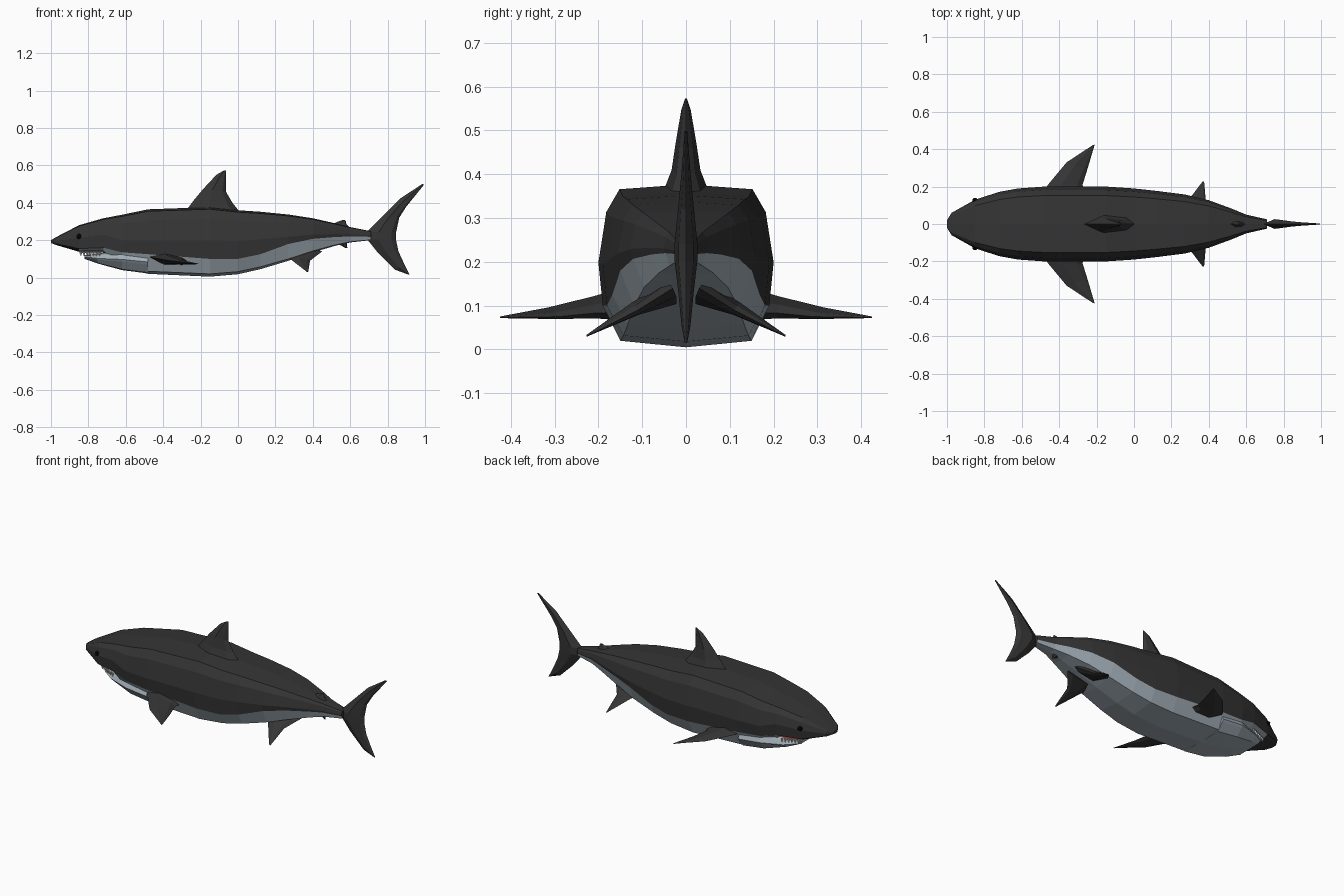
import bpy, bmesh, math
from mathutils import Vector as V

if "Cube" in bpy.data.objects:
    bpy.data.objects.remove(bpy.data.objects["Cube"])


def material(name, *rgb):
    m = bpy.data.materials.new(name)
    m.diffuse_color = (*rgb, 1)
    m.use_nodes = True
    m.node_tree.nodes["Principled BSDF"].inputs["Base Color"].default_value = m.diffuse_color
    return m


DARK = material("dark_grey", 0.035, 0.035, 0.035)
PALE = material("pale_belly", 0.36, 0.42, 0.47)
RED = material("mouth_red", 0.25, 0.04, 0.04)
WHITE = material("tooth_white", 0.8, 0.8, 0.75)
BLACK = material("eye_black", 0.003, 0.003, 0.003)


def finish(name, bm, mats, mirror=False):
    bmesh.ops.recalc_face_normals(bm, faces=bm.faces)
    me = bpy.data.meshes.new(name)
    bm.to_mesh(me)
    bm.free()
    ob = bpy.data.objects.new(name, me)
    bpy.context.collection.objects.link(ob)
    for m in mats:
        me.materials.append(m)
    if mirror:
        mod = ob.modifiers.new("mirror", "MIRROR")
        mod.use_axis = (False, True, False)
        mod.use_mirror_merge = False
    return ob


def loft(name, rings, mats, pick=lambda i, j: 0, mirror=False):
    """Skin closed rings; pick(section, side) gives the material index."""
    bm = bmesh.new()
    vs = [[bm.verts.new(p) for p in r] for r in rings]
    n = len(rings[0])
    for i in range(len(vs) - 1):
        for j in range(n):
            k = (j + 1) % n
            f = bm.faces.new((vs[i][j], vs[i][k], vs[i + 1][k], vs[i + 1][j]))
            f.material_index = pick(i, j)
    bm.faces.new(vs[0])
    bm.faces.new(vs[-1])
    return finish(name, bm, mats, mirror)


def section(x, top, bot, w, line):
    """Boxy twelve-sided cross-section; line is the colour boundary."""
    h = top - bot
    half = [(0.76, top - 0.03 * h), (0.91, top - 0.17 * h), (1, bot + 0.52 * h),
            (0.95, line), (0.75, bot + 0.04 * h)]
    right = [(x, -w * a, z) for a, z in half]
    left = [(x, w * a, z) for a, z in reversed(half)]
    return [(x, 0, top)] + right + [(x, 0, bot)] + left


# Body: x, top, bottom, half width, belly line
BODY = [(-1, .20, .185, .02, .19), (-.975, .215, .175, .06, .182),
        (-.85, .28, .138, .13, .155), (-.72, .317, .135, .172, .16),
        (-.62, .336, .05, .19, .135), (-.48, .365, .02, .2, .125),
        (-.15, .377, .005, .2, .10), (0, .36, .018, .19, .10),
        (.12, .352, .045, .177, .125), (.27, .337, .09, .158, .18),
        (.4, .317, .135, .127, .207), (.52, .29, .17, .083, .217),
        (.6, .27, .188, .05, .22), (.71, .248, .2, .025, .218)]
loft("body", [section(*s) for s in BODY], [DARK, PALE],
     lambda i, j: int(4 <= j <= 7 and i >= 2))

# Lower jaw with a red mouth floor
JAW = [(-.82, .12, .10, .10, .108), (-.75, .128, .075, .145, .095),
       (-.62, .15, .04, .187, .085), (-.48, .14, .022, .19, .07)]
loft("lower_jaw", [section(*s) for s in JAW], [PALE, RED],
     lambda i, j: int(j in (0, 11)))

# Upper teeth along the snout's lower edge
bm = bmesh.new()
for k in range(7):
    t = k / 6
    p = V((-.84 + .10 * t, .095 + .045 * t, .137))
    ring = [bm.verts.new(p + V((.009 * math.cos(a), .006 * math.sin(a), 0)))
            for a in (0, math.pi / 2, math.pi, 1.5 * math.pi)]
    tip = bm.verts.new(p - V((0, 0, .024)))
    for j in range(4):
        bm.faces.new((ring[j], ring[(j + 1) % 4], tip))
    bm.faces.new(ring)
finish("teeth", bm, [WHITE], True)

# Eyes
bm = bmesh.new()
bmesh.ops.create_icosphere(bm, subdivisions=1, radius=.016)
bmesh.ops.translate(bm, verts=bm.verts, vec=(-.85, .126, .22))
finish("eyes", bm, [BLACK], True)


def fin(name, cuts, normal, mirror=False):
    """Loft a blade through cuts of (leading point, trailing point, half thickness)."""
    n = V(normal).normalized()
    rings = []
    for lead, trail, t in cuts:
        a, b = V(lead), V(trail)
        p, q = a.lerp(b, .4), a.lerp(b, .85)
        rings.append([a, p + n * t, q + n * t * .65, b, q - n * t * .65, p - n * t])
    loft(name, rings, [DARK], mirror=mirror)


def flat_fin(name, cuts):
    fin(name, [((a, 0, b), (c, 0, d), t) for a, b, c, d, t in cuts], (0, 1, 0))


# Upright fins on the centre line: lead x, z, trail x, z, half thickness
flat_fin("dorsal_fin", [(-.28, .355, .01, .35, .055), (-.235, .415, -.03, .40, .033),
                        (-.185, .475, -.065, .46, .024), (-.115, .55, -.065, .54, .011),
                        (-.075, .573, -.065, .573, .002)])
flat_fin("rear_dorsal_fin", [(.49, .275, .60, .265, .02), (.53, .298, .58, .285, .012),
                             (.56, .308, .575, .306, .002)])
flat_fin("anal_fin", [(.51, .195, .585, .20, .016), (.545, .175, .582, .18, .009),
                      (.575, .157, .585, .157, .002)])
flat_fin("tail_fin", [(.905, .018, .918, .015, .003), (.84, .042, .89, .07, .01),
                      (.75, .13, .858, .14, .018), (.69, .205, .845, .20, .026),
                      (.69, .245, .845, .24, .026), (.77, .325, .862, .32, .018),
                      (.87, .425, .90, .38, .01), (.985, .50, .995, .497, .003)])

# Paired fins
fin("pectoral_fins", [((-.49, .15, .115), (-.26, .15, .085), .035),
                      ((-.46, .21, .107), (-.275, .21, .083), .024),
                      ((-.36, .33, .09), (-.25, .29, .075), .012),
                      ((-.22, .422, .074), (-.21, .425, .073), .002)], (0, .1, 1), True)
fin("pelvic_fins", [((.23, .04, .12), (.45, .03, .14), .028),
                    ((.285, .12, .095), (.385, .11, .09), .016),
                    ((.365, .225, .033), (.375, .227, .03), .002)], (0, .5, .85), True)
